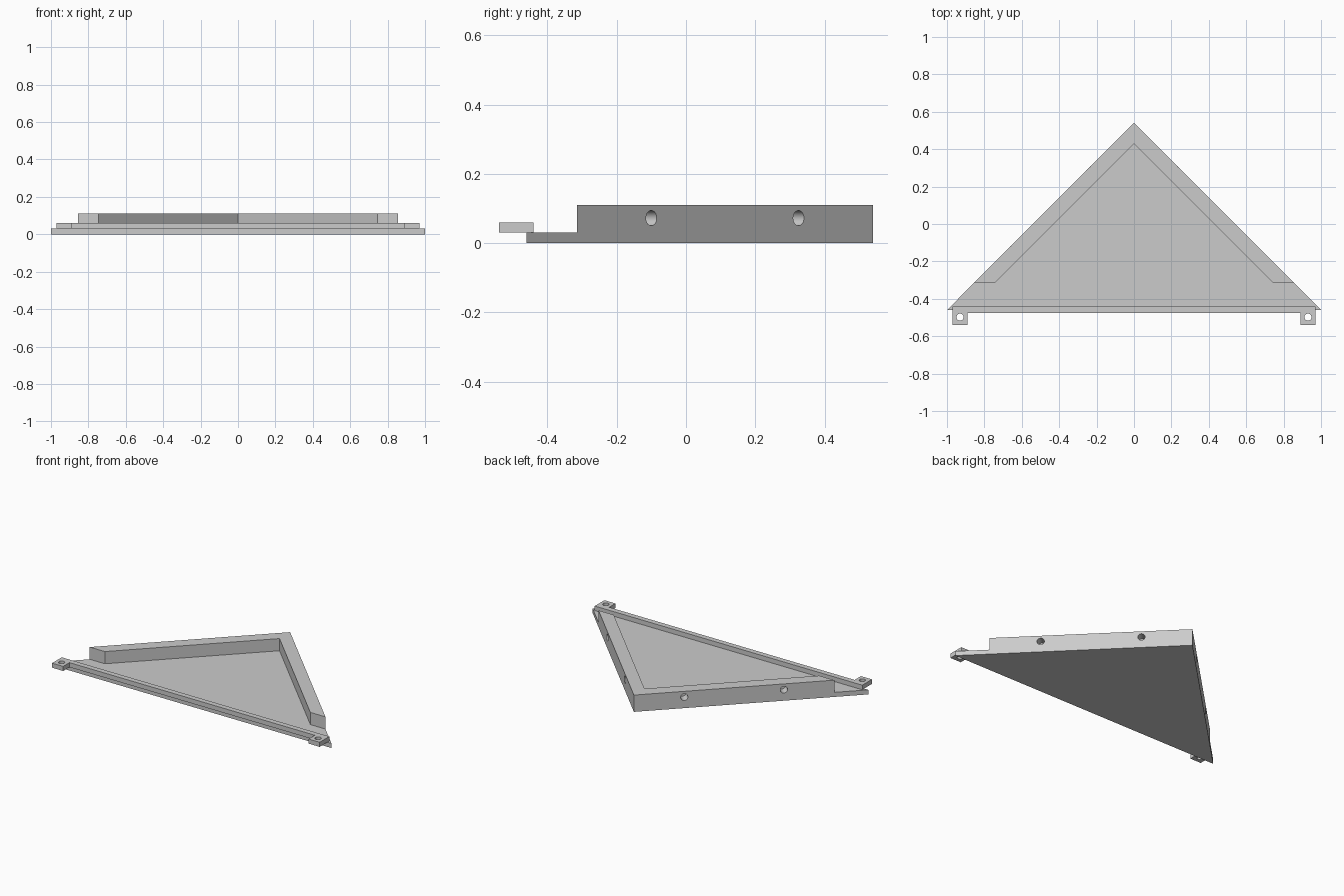
import bpy
import bmesh
from math import radians
from mathutils import Matrix, Vector

if "Cube" in bpy.data.objects:
    bpy.data.objects.remove(bpy.data.objects["Cube"], do_unlink=True)

APEX, FRONT = 0.54, -0.46          # triangle tip and long edge
FLOOR, LIP_TOP, TOP = 0.03, 0.06, 0.11
WALL_END, INNER = -0.315, 0.43     # where the walls stop, inner tip

grey = bpy.data.materials.new("plain grey")
grey.use_nodes = True
colour = (0.6, 0.6, 0.6, 1)
grey.diffuse_color = colour
grey.node_tree.nodes["Principled BSDF"].inputs["Base Color"].default_value = colour


def finish(bm, name):
    bmesh.ops.recalc_face_normals(bm, faces=bm.faces)
    mesh = bpy.data.meshes.new(name)
    bm.to_mesh(mesh)
    bm.free()
    mesh.materials.append(grey)
    obj = bpy.data.objects.new(name, mesh)
    bpy.context.collection.objects.link(obj)
    return obj


def prism(name, half, z0, z1):
    """Extrude an outline given by its +x half, mirrored to -x."""
    mirrored = [(-x, y) for x, y in reversed(half) if x > 0]
    bm = bmesh.new()
    face = bm.faces.new([bm.verts.new((x, y, z0)) for x, y in half + mirrored])
    grown = bmesh.ops.extrude_face_region(bm, geom=[face])["geom"]
    verts = [v for v in grown if isinstance(v, bmesh.types.BMVert)]
    bmesh.ops.translate(bm, verts=verts, vec=(0, 0, z1 - z0))
    return finish(bm, name)


def rod(name, centre, axis, radius, length):
    bm = bmesh.new()
    turn = Vector(axis).to_track_quat('Z', 'Y').to_matrix().to_4x4()
    bmesh.ops.create_cone(bm, cap_ends=True, segments=32, radius1=radius,
                          radius2=radius, depth=length,
                          matrix=Matrix.Translation(centre) @ turn)
    return finish(bm, name)


def cut(obj, cutter):
    mod = obj.modifiers.new("cut", 'BOOLEAN')
    mod.operation, mod.solver, mod.object = 'DIFFERENCE', 'EXACT', cutter
    bpy.context.view_layer.objects.active = obj
    bpy.ops.object.modifier_apply(modifier=mod.name)
    bpy.data.objects.remove(cutter, do_unlink=True)


# Triangular tray: solid wedge with the pocket and open front cut away
tray = prism("corner_tray", [(0, APEX), (1, FRONT)], 0, TOP)
cut(tray, prism("pocket_cutter",
                [(0, INNER), (INNER - WALL_END, WALL_END), (1.2, WALL_END), (1.2, -0.7)],
                FLOOR, 0.2))

# Front lip with a mounting tab at each end
lip = prism("front_lip",
            [(0.97, -0.44), (0.97, -0.54), (0.89, -0.54), (0.89, -0.475)],
            FLOOR, LIP_TOP)

for side in (-1, 1):
    # Blind holes in the slanted walls
    for y in (-0.1, 0.325):
        cut(tray, rod("hole_cutter", (side * (APEX - y), y, 0.072),
                      (side, 1, 0), 0.022, 0.12))
    # Screw holes in the tabs
    cut(lip, rod("screw_cutter", (side * 0.93, -0.498, 0.045), (0, 0, 1), 0.019, 0.1))

for obj in (tray, lip):
    bpy.ops.object.select_all(action='DESELECT')
    obj.select_set(True)
    bpy.context.view_layer.objects.active = obj
    bpy.ops.object.shade_smooth_by_angle(angle=radians(30))
